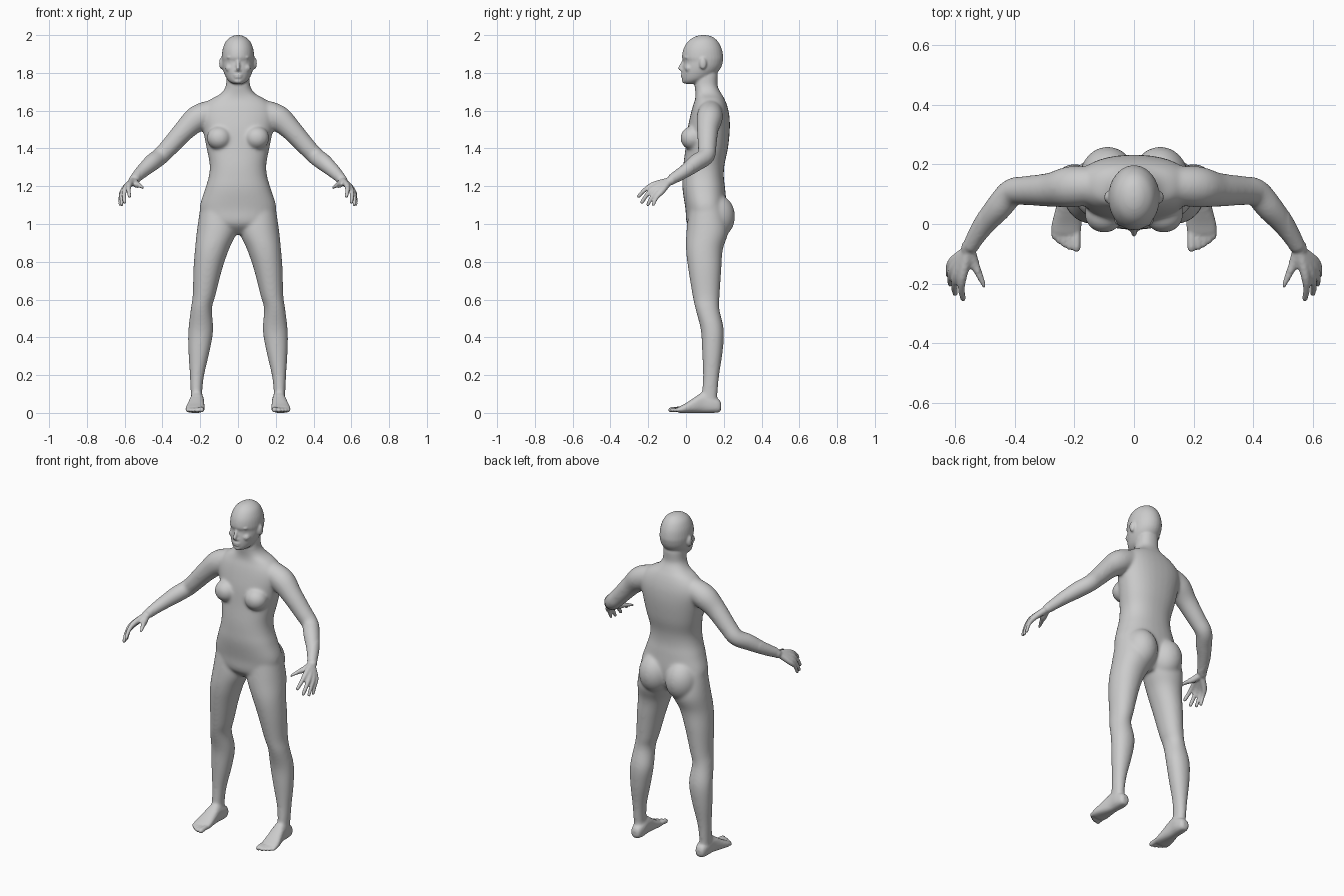
import bpy, bmesh, math
from mathutils import Vector, Quaternion, Matrix

bm = bmesh.new()


def spline(rows, steps=5):
    """Catmull-Rom interpolation of rows of numbers."""
    out = []
    for i in range(len(rows) - 1):
        a, b, c, d = (rows[max(i - 1, 0)], rows[i], rows[i + 1], rows[min(i + 2, len(rows) - 1)])
        for k in range(steps):
            t = k / steps
            out.append([0.5 * (2 * q + (r - p) * t + (2 * p - 5 * q + 4 * r - s) * t * t
                               + (3 * q - p - 3 * r + s) * t ** 3) for p, q, r, s in zip(a, b, c, d)])
    return out + [list(rows[-1])]


def skin(rings):
    """Closed surface through rings of points."""
    vs = [[bm.verts.new(p) for p in ring] for ring in rings]
    n = len(vs[0])
    for a, b in zip(vs, vs[1:]):
        for i in range(n):
            j = (i + 1) % n
            bm.faces.new((a[i], a[j], b[j], b[i]))
    bm.faces.new(vs[0][::-1])
    bm.faces.new(vs[-1])


def loft(rows, power=2.0, along_y=False, n=32):
    """Rows: height, centre x, half width, low depth, high depth."""
    rings = []
    for h, cx, rx, lo, hi in spline(rows):
        ring = []
        for i in range(n):
            c, s = math.cos(math.tau * i / n), math.sin(math.tau * i / n)
            u = math.copysign(abs(c) ** (2 / power), c) * max(rx, .002)
            v = (lo + hi) / 2 + math.copysign(abs(s) ** (2 / power), s) * (hi - lo) / 2
            ring.append((cx + u, h, v) if along_y else (cx + u, v, h))
        rings.append(ring)
    skin(rings)


def tube(rows, n=16):
    """Rows: x, y, z, radius; the far end is rounded."""
    pts = spline(rows)
    pos = [Vector(p[:3]) for p in pts]
    rad = [p[3] for p in pts]
    end = (pos[-1] - pos[-2]).normalized()
    r, tip = rad[-1], pos[-1] - end * rad[-1]
    while len(pos) > 2 and (pos[-1] - tip).dot(end) > -.0005:
        pos.pop(), rad.pop()
    for a in (0, .5, 1.0, 1.4):
        pos.append(tip + end * r * math.sin(a))
        rad.append(r * math.cos(a))
    q, prev, rings = None, None, []
    for i, p in enumerate(pos):
        d = (pos[min(i + 1, len(pos) - 1)] - pos[max(i - 1, 0)]).normalized()
        q = d.to_track_quat('Z', 'Y') if q is None else prev.rotation_difference(d) @ q
        prev = d
        rings.append([p + q @ Vector((rad[i] * math.cos(math.tau * k / n),
                                      rad[i] * math.sin(math.tau * k / n), 0)) for k in range(n)])
    skin(rings)


def ball(centre, size):
    bmesh.ops.create_uvsphere(bm, u_segments=24, v_segments=16, radius=1,
                              matrix=Matrix.Translation(centre) @ Matrix.Diagonal((*size, 1)))


# Leg
loft([(1.10, .10, .098, .02, .20), (.97, .11, .107, .003, .225), (.865, .138, .09, 0, .195),
      (.76, .16, .076, .012, .187), (.62, .18, .06, .035, .178), (.55, .194, .056, .05, .177),
      (.44, .197, .066, .078, .20), (.33, .206, .057, .085, .195), (.20, .217, .038, .09, .176),
      (.11, .22, .031, .085, .168), (.04, .218, .03, .09, .165)], 2.1)

# Foot and toes
loft([(.186, .215, .015, .02, .05), (.175, .215, .028, .004, .07), (.14, .215, .036, 0, .09),
      (.09, .217, .037, 0, .11), (.04, .222, .044, 0, .078), (0, .226, .05, 0, .052),
      (-.03, .228, .049, 0, .036), (-.045, .226, .04, .004, .026)], 2.5, True)
for x, y, r in ((.193, -.094, .014), (.216, -.088, .011), (.235, -.078, .010),
                (.252, -.066, .010), (.267, -.052, .010)):
    tube([(x, -.01, .02, r), (x, y * .6, .019, r), (x, y, r, r)])

# Buttock and breast
ball((.088, .155, 1.04), (.095, .105, .12))
ball((.10, .032, 1.455), (.066, .062, .062))

# Arm
tube([(.12, .13, 1.60, .062), (.21, .125, 1.562, .070), (.28, .115, 1.50, .058),
      (.36, .112, 1.412, .050), (.41, .106, 1.36, .047), (.455, .055, 1.325, .046),
      (.505, -.005, 1.28, .037), (.555, -.085, 1.23, .026), (.562, -.105, 1.222, .024)])

# Hand: each finger runs from the wrist over its knuckle to the tip
for k, tip, r in (((.575, -.172, 1.208), (.572, -.257, 1.14), .0115),
                  ((.594, -.164, 1.193), (.600, -.238, 1.108), .0115),
                  ((.605, -.146, 1.182), (.616, -.206, 1.094), .011),
                  ((.609, -.126, 1.174), (.624, -.176, 1.094), .010)):
    k, tip = Vector(k), Vector(tip)
    mid = k.lerp(tip, .5) + Vector((.006, -.004, .006))
    tube([(.556, -.088, 1.228, .019), (*k, .0155), (*mid, r), (*tip, r * .85)])
tube([(.552, -.09, 1.226, .02), (.538, -.13, 1.21, .018), (.518, -.17, 1.203, .013), (.499, -.22, 1.188, .010)])

# Ear, brow, eye and cheek
ball((.088, .09, 1.85), (.012, .019, .032))
ball((.034, .005, 1.882), (.026, .014, .009))
ball((.034, .008, 1.859), (.014, .013, .010))
ball((.042, .015, 1.825), (.025, .022, .022))

# Mirror everything built so far to the other side
dup = bmesh.ops.duplicate(bm, geom=bm.verts[:] + bm.edges[:] + bm.faces[:])["geom"]
for v in dup:
    if isinstance(v, bmesh.types.BMVert):
        v.co.x = -v.co.x
bmesh.ops.reverse_faces(bm, faces=[f for f in dup if isinstance(f, bmesh.types.BMFace)])

# Torso and neck
loft([(.945, 0, .05, .06, .16), (1.0, 0, .165, .006, .20), (1.08, 0, .203, -.003, .215),
      (1.18, 0, .176, -.018, .208), (1.25, 0, .155, -.018, .20), (1.315, 0, .15, -.014, .204),
      (1.40, 0, .166, -.003, .222), (1.50, 0, .186, .008, .232), (1.57, 0, .198, .022, .230),
      (1.62, 0, .185, .035, .220), (1.66, 0, .145, .048, .205), (1.69, 0, .092, .05, .188),
      (1.73, 0, .065, .046, .168), (1.79, 0, .06, .045, .168), (1.83, 0, .055, .05, .16)], 2.3)

# Head
loft([(2.0, 0, .008, .085, .10), (1.993, 0, .033, .05, .135), (1.97, 0, .062, .014, .166),
      (1.93, 0, .080, -.012, .188), (1.885, 0, .086, -.021, .197), (1.86, 0, .085, -.014, .195),
      (1.83, 0, .082, -.018, .186), (1.80, 0, .074, -.021, .165), (1.77, 0, .060, -.020, .13),
      (1.752, 0, .043, -.016, .09), (1.742, 0, .024, -.004, .05)])

# Nose, lips and chin
tube([(0, -.008, 1.872, .008), (0, -.022, 1.845, .009), (0, -.036, 1.815, .011)])
ball((0, -.018, 1.813), (.018, .012, .008))
ball((0, -.018, 1.789), (.024, .010, .006))
ball((0, -.017, 1.778), (.021, .010, .006))
ball((0, -.004, 1.757), (.024, .018, .014))

mesh = bpy.data.meshes.new("human_body")
bm.to_mesh(mesh)
bm.free()
body = bpy.data.objects.new("human_body", mesh)
bpy.context.collection.objects.link(body)
bpy.context.view_layer.objects.active = body
body.select_set(True)

# Fuse the parts into one skin
mod = body.modifiers.new("fuse", 'REMESH')
mod.mode = 'VOXEL'
mod.voxel_size = .006
bpy.ops.object.modifier_apply(modifier="fuse")

# Blend the joints, keeping hands, feet and face crisp
bm = bmesh.new()
bm.from_mesh(body.data)
blend = [v for v in bm.verts if .08 < v.co.z < 1.73 and abs(v.co.x) < .52]
for _ in range(14):
    bmesh.ops.smooth_vert(bm, verts=blend, factor=.5, use_axis_x=True, use_axis_y=True, use_axis_z=True)
bmesh.ops.smooth_vert(bm, verts=bm.verts[:], factor=.5, use_axis_x=True, use_axis_y=True, use_axis_z=True)
bm.to_mesh(body.data)
bm.free()
body.data.shade_smooth()
